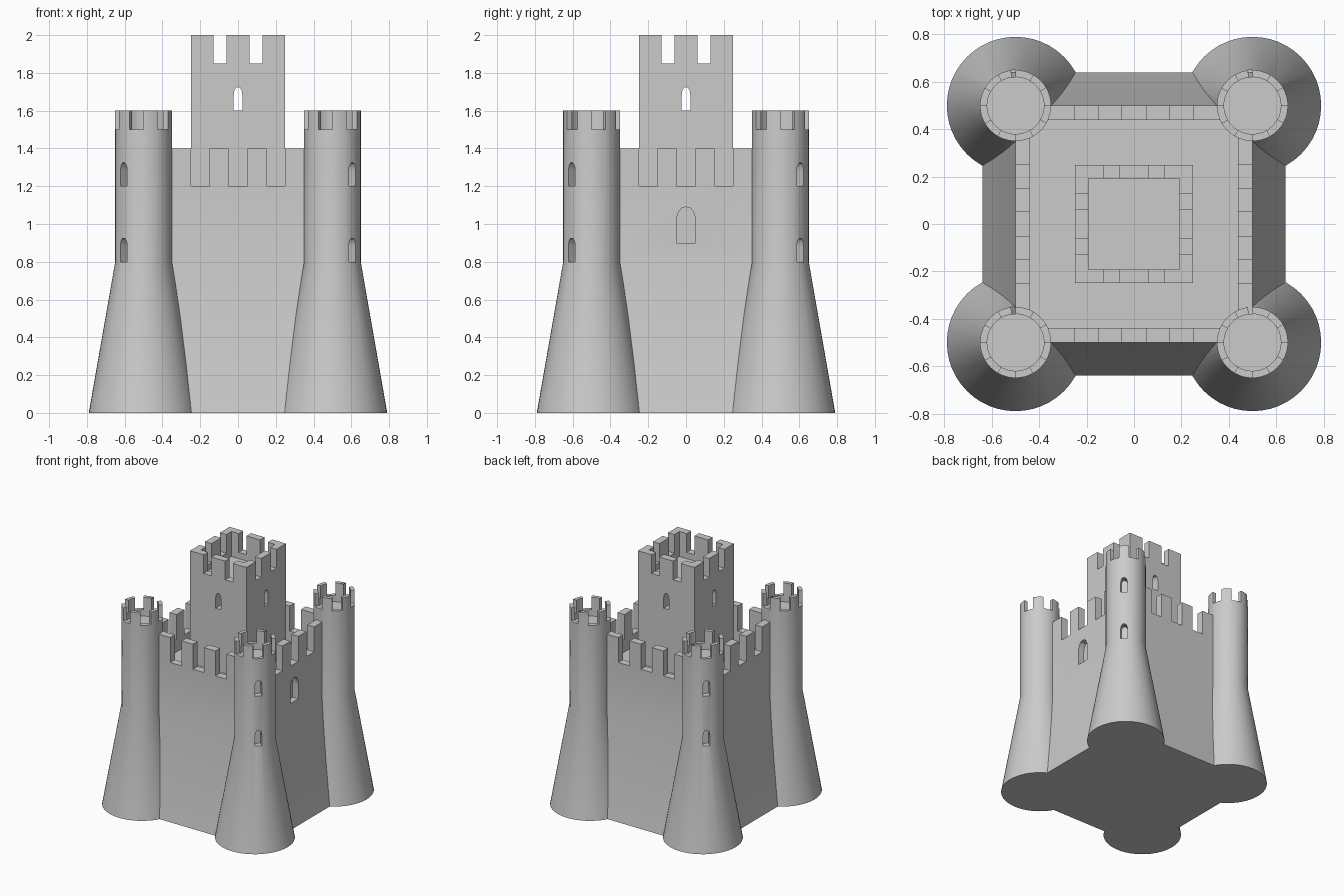
import bpy, bmesh
from math import sin, cos, pi, radians, sqrt
from mathutils import Matrix, Vector

if "Cube" in bpy.data.objects:
    bpy.data.objects.remove(bpy.data.objects["Cube"])


def lathe(bm, n, profile, turn=0.0):
    """Stack n-sided rings of (radius, z) and cap both ends."""
    rings = [[bm.verts.new((r * cos(turn + 2 * pi * i / n), r * sin(turn + 2 * pi * i / n), z))
              for i in range(n)] for r, z in profile]
    for a, b in zip(rings, rings[1:]):
        for i in range(n):
            j = (i + 1) % n
            bm.faces.new((a[i], a[j], b[j], b[i]))
    bm.faces.new(rings[0][::-1])
    bm.faces.new(rings[-1])


def prism(bm, pts, h0, h1, m=Matrix()):
    """Extrude a 2D outline from h0 to h1, placed by matrix m."""
    lo = [bm.verts.new(m @ Vector((x, y, h0))) for x, y in pts]
    hi = [bm.verts.new(m @ Vector((x, y, h1))) for x, y in pts]
    for i in range(len(pts)):
        j = (i + 1) % len(pts)
        bm.faces.new((lo[i], lo[j], hi[j], hi[i]))
    bm.faces.new(lo[::-1])
    bm.faces.new(hi)


def make(name, bm):
    bmesh.ops.recalc_face_normals(bm, faces=bm.faces)
    me = bpy.data.meshes.new(name)
    bm.to_mesh(me)
    bm.free()
    ob = bpy.data.objects.new(name, me)
    bpy.context.collection.objects.link(ob)
    return ob


def carve(ob, cut_bm):
    cutter = make("cutter", cut_bm)
    mod = ob.modifiers.new("carve", 'BOOLEAN')
    mod.operation, mod.solver, mod.use_self, mod.object = 'DIFFERENCE', 'EXACT', True, cutter
    bpy.ops.object.select_all(action='DESELECT')
    bpy.context.view_layer.objects.active = ob
    ob.select_set(True)
    bpy.ops.object.modifier_apply(modifier="carve")
    bpy.data.objects.remove(cutter)
    bpy.ops.object.shade_smooth_by_angle(angle=radians(25))


def arch(w, z0, spring, top):
    """Pointed window outline, half width w."""
    right = [(w * cos(t * pi / 8) ** 0.8 if t < 4 else 0,
              spring + (top - spring) * sin(t * pi / 8)) for t in range(5)]
    return [(-w, z0), (w, z0)] + right + [(-x, z) for x, z in right[-2::-1]]


def window(bm, outline, angle, r0, r1):
    """Window cutter looking outward along the given angle."""
    m = Matrix.Rotation(angle, 4, 'Z') @ Matrix(((0, 0, 1, 0), (1, 0, 0, 0), (0, 1, 0, 0), (0, 0, 0, 1)))
    prism(bm, outline, r0, r1, m)


def notch(bm, a, b, r0, r1, z0, z1, angle):
    prism(bm, [(r0, a), (r1, a), (r1, b), (r0, b)], z0, z1, Matrix.Rotation(angle, 4, 'Z'))


S = sqrt(2)

# Curtain wall with sloped base, sunken courtyard, battlements and one side window
bm = bmesh.new()
lathe(bm, 4, [(r * S, z) for r, z in
              ((.64, 0), (.5, .8), (.5, 1.4), (.44, 1.4), (.44, 1.1))], pi / 4)
wall = make("curtain_wall", bm)
cut = bmesh.new()
for k in range(4):
    for c in (-.2, 0, .2):
        notch(cut, c - .05, c + .05, .4, .6, 1.2, 1.5, k * pi / 2)
window(cut, arch(.05, .9, 1.01, 1.09), 0, .45, .6)
carve(wall, cut)

# Central keep with battlements and a window on each side
bm = bmesh.new()
lathe(bm, 4, [(r * S, z) for r, z in
              ((.25, 1.05), (.25, 2), (.193, 2), (.193, 1.8))], pi / 4)
keep = make("keep", bm)
cut = bmesh.new()
for k in range(4):
    for c in (-.095, .095):
        notch(cut, c - .034, c + .034, .15, .3, 1.85, 2.1, k * pi / 2)
for k in range(2):
    window(cut, arch(.023, 1.6, 1.68, 1.725), k * pi / 2, -.4, .4)
carve(keep, cut)

# Corner towers: flared base, six merlons, two windows facing outward
for k in range(4):
    bm = bmesh.new()
    lathe(bm, 48, [(.29, 0), (.15, .8), (.15, 1.6), (.12, 1.6), (.12, 1.45)])
    tower = make("corner_tower", bm)
    cut = bmesh.new()
    for i in range(6):
        a = radians(60 * i)
        angs = [a + radians(30) * t / 4 for t in range(5)]
        prism(cut, [(.1 * cos(t), .1 * sin(t)) for t in angs] +
              [(.2 * cos(t), .2 * sin(t)) for t in angs[::-1]], 1.5, 1.7)
    out = pi / 4 + k * pi / 2
    for z in (.8, 1.2):
        window(cut, arch(.025, z, z + .08, z + .125), out, .1, .25)
    carve(tower, cut)
    tower.location = (.5 * S * cos(out), .5 * S * sin(out), 0)
